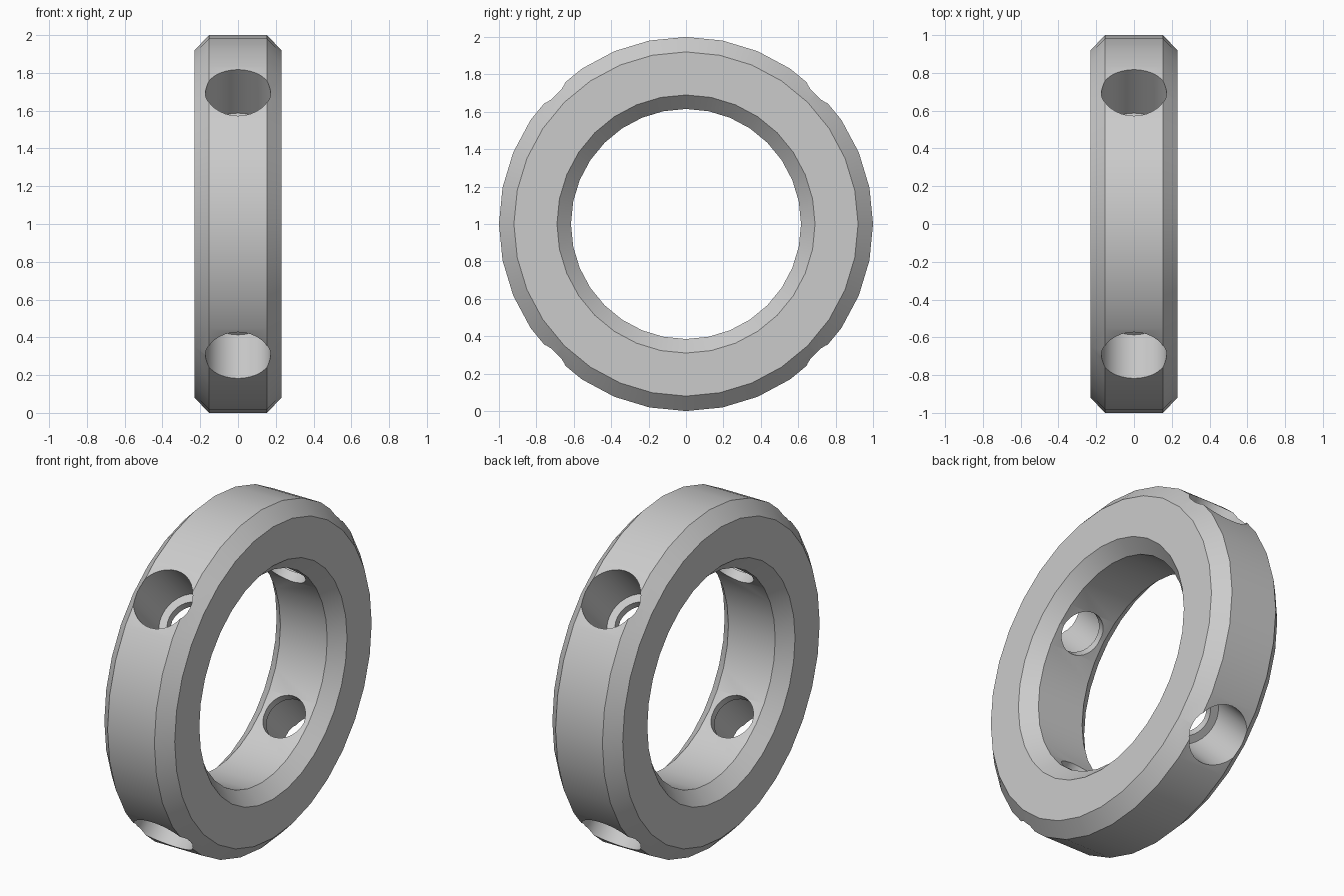
import bpy
import bmesh
from math import pi, radians
from mathutils import Matrix, Vector

cube = bpy.data.objects.get("Cube")
if cube:
    bpy.data.objects.remove(cube, do_unlink=True)

SEGMENTS = 32
CENTRE = Vector((0, 0, 1))

steel = bpy.data.materials.new("grey_steel")
steel.use_nodes = True
GREY = (0.6, 0.6, 0.6, 1)
steel.diffuse_color = GREY
steel.node_tree.nodes["Principled BSDF"].inputs["Base Color"].default_value = GREY


def lathe(name, profile, axis, placement=Matrix(), closed=True):
    """Revolve (point) profile around an axis through the origin."""
    bm = bmesh.new()
    verts = [bm.verts.new(p) for p in profile]
    pairs = list(zip(verts, verts[1:]))
    if closed:
        pairs.append((verts[-1], verts[0]))
    edges = [bm.edges.new(p) for p in pairs]
    bmesh.ops.spin(bm, geom=verts + edges, cent=(0, 0, 0), axis=axis,
                   angle=2 * pi, steps=SEGMENTS, use_duplicate=False)
    bmesh.ops.remove_doubles(bm, verts=bm.verts, dist=1e-5)
    bmesh.ops.recalc_face_normals(bm, faces=bm.faces)
    bm.transform(placement)
    mesh = bpy.data.meshes.new(name)
    bm.to_mesh(mesh)
    bm.free()
    mesh.materials.append(steel)
    obj = bpy.data.objects.new(name, mesh)
    bpy.context.collection.objects.link(obj)
    return obj


# Ring with chamfered inner and outer rims, axis along x
half, flat = 0.23, 0.153
section = [(half, 0.92), (flat, 1.0), (-flat, 1.0), (-half, 0.92),
           (-half, 0.69), (-flat, 0.615), (flat, 0.615), (half, 0.69)]
ring = lathe("collar_ring", [(x, 0, r) for x, r in section], (1, 0, 0),
             Matrix.Translation(CENTRE))

# Four stepped radial screw holes on the diagonals
bore = [(0, 0.4), (0.125, 0.4), (0.125, 0.657), (0.173, 0.657),
        (0.173, 1.2), (0, 1.2)]
cutters = []
for i in range(4):
    place = Matrix.Translation(CENTRE) @ Matrix.Rotation(radians(45 + 90 * i), 4, "X")
    cutter = lathe("hole_cutter", [(r, 0, h) for r, h in bore], (0, 0, 1),
                   place, closed=False)
    cutter.hide_render = True
    cutters.append(cutter)
    cut = ring.modifiers.new("screw_hole", "BOOLEAN")
    cut.operation = "DIFFERENCE"
    cut.solver = "EXACT"
    cut.object = cutter

# Bake the holes into the ring and drop the cutters
bpy.context.view_layer.update()
graph = bpy.context.evaluated_depsgraph_get()
baked = bpy.data.meshes.new_from_object(ring.evaluated_get(graph))
ring.modifiers.clear()
ring.data = baked
for cutter in cutters:
    bpy.data.objects.remove(cutter, do_unlink=True)

# Smooth round walls, sharp rims
bpy.ops.object.select_all(action="DESELECT")
ring.select_set(True)
bpy.context.view_layer.objects.active = ring
bpy.ops.object.shade_smooth_by_angle(angle=radians(30))
